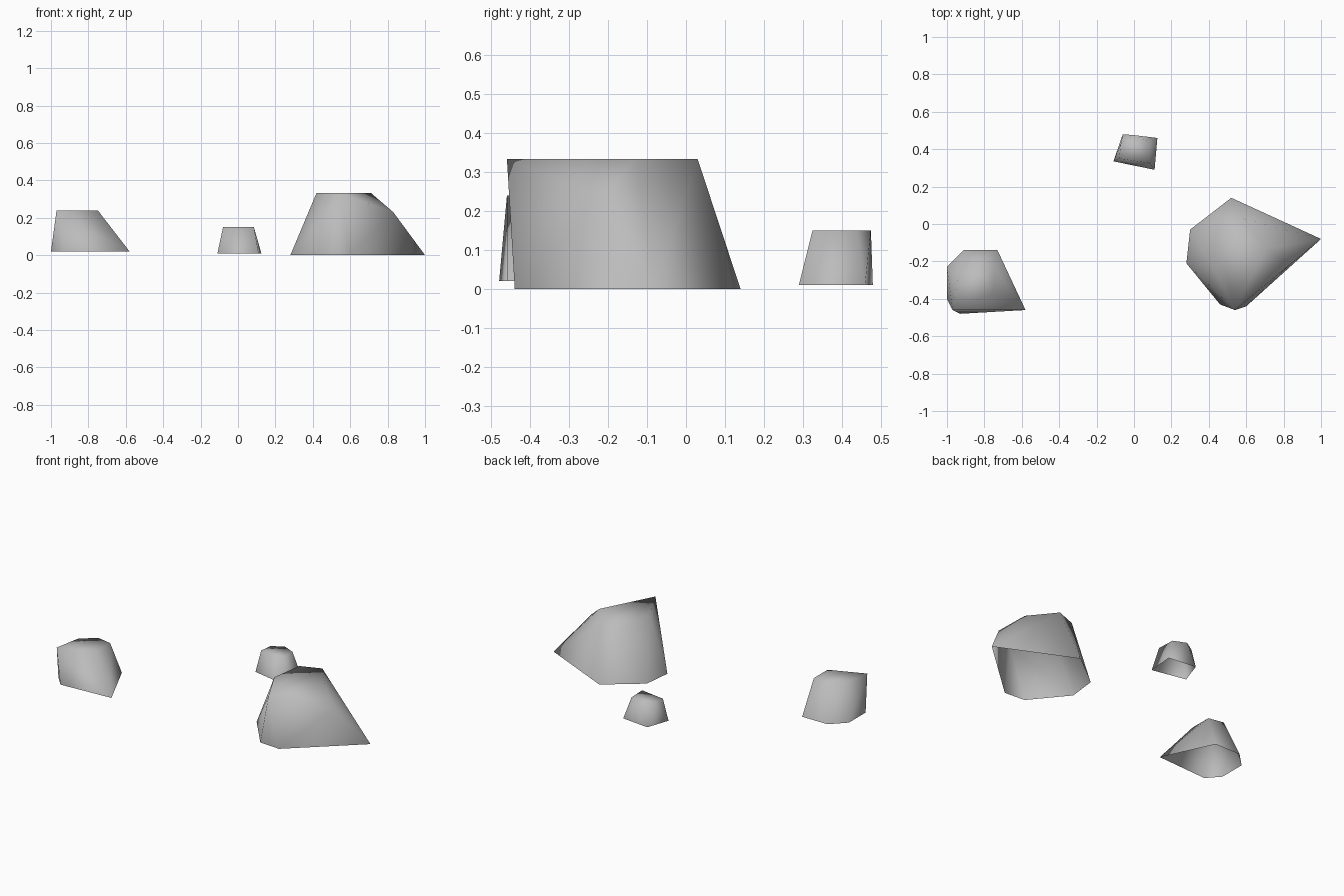
import bpy, bmesh, math
from mathutils import Vector

if "Cube" in bpy.data.objects:
    bpy.data.objects.remove(bpy.data.objects["Cube"])

stone = bpy.data.materials.new("stone_grey")
stone.diffuse_color = (0.5, 0.5, 0.5, 1)
stone.use_nodes = True
stone.node_tree.nodes["Principled BSDF"].inputs["Base Color"].default_value = stone.diffuse_color


def rock(name, base_z, base, top_z, top, shoulder=(), flip=None):
    """Boulder shell, open underneath: hull of a base ring, top ring and shoulder points.
    flip names a ridge (two points) turned into a hollow crease."""
    bm = bmesh.new()
    points = [(x, y, base_z) for x, y in base]
    points += [(x, y, top_z) for x, y in top]
    points += list(shoulder)
    for p in points:
        bm.verts.new(p)
    bmesh.ops.convex_hull(bm, input=bm.verts)
    loose = [v for v in bm.verts if not v.link_faces]
    bmesh.ops.delete(bm, geom=loose, context='VERTS')
    bmesh.ops.recalc_face_normals(bm, faces=bm.faces)

    # open underside
    under = [f for f in bm.faces if all(v.co.z < base_z + 0.001 for v in f.verts)]
    bmesh.ops.delete(bm, geom=under, context='FACES')

    # hollow crease beside the pointed toe
    if flip:
        a, b = (min(bm.verts, key=lambda v: (v.co - Vector(p)).length) for p in flip)
        edge = bm.edges.get((a, b))
        if edge and len(edge.link_faces) == 2:
            bmesh.utils.edge_rotate(edge, True)

    # one flat top face
    bmesh.ops.dissolve_limit(bm, angle_limit=math.radians(1),
                             verts=bm.verts, edges=bm.edges)
    for f in bm.faces:
        f.smooth = True
    mesh = bpy.data.meshes.new(name)
    bm.to_mesh(mesh)
    bm.free()
    mesh.materials.append(stone)
    obj = bpy.data.objects.new(name, mesh)
    bpy.context.collection.objects.link(obj)
    return obj


# Large boulder with a long pointed toe
rock("large_rock", 0.0,
     [(1.0, -0.08), (0.52, 0.14), (0.30, -0.03), (0.28, -0.21), (0.46, -0.43), (0.60, -0.44)],
     0.333,
     [(0.42, -0.23), (0.45, -0.02), (0.58, 0.03), (0.71, -0.13), (0.54, -0.46)],
     [(0.83, -0.22, 0.23)],
     flip=[(0.58, 0.03, 0.333), (1.0, -0.08, 0.0)])

# Medium boulder
rock("medium_rock", 0.02,
     [(-1.0, -0.23), (-0.91, -0.14), (-0.73, -0.14), (-0.58, -0.46), (-0.93, -0.48), (-1.0, -0.40)],
     0.24,
     [(-0.97, -0.46), (-0.94, -0.29), (-0.85, -0.21), (-0.75, -0.23), (-0.75, -0.37)],
     flip=[(-0.75, -0.23, 0.24), (-0.58, -0.46, 0.02)])

# Small stone at the back
rock("small_rock", 0.01,
     [(-0.11, 0.335), (0.11, 0.29), (0.125, 0.46), (-0.06, 0.48)],
     0.15,
     [(-0.08, 0.35), (-0.07, 0.43), (0.0, 0.475), (0.08, 0.44), (0.085, 0.325)])
